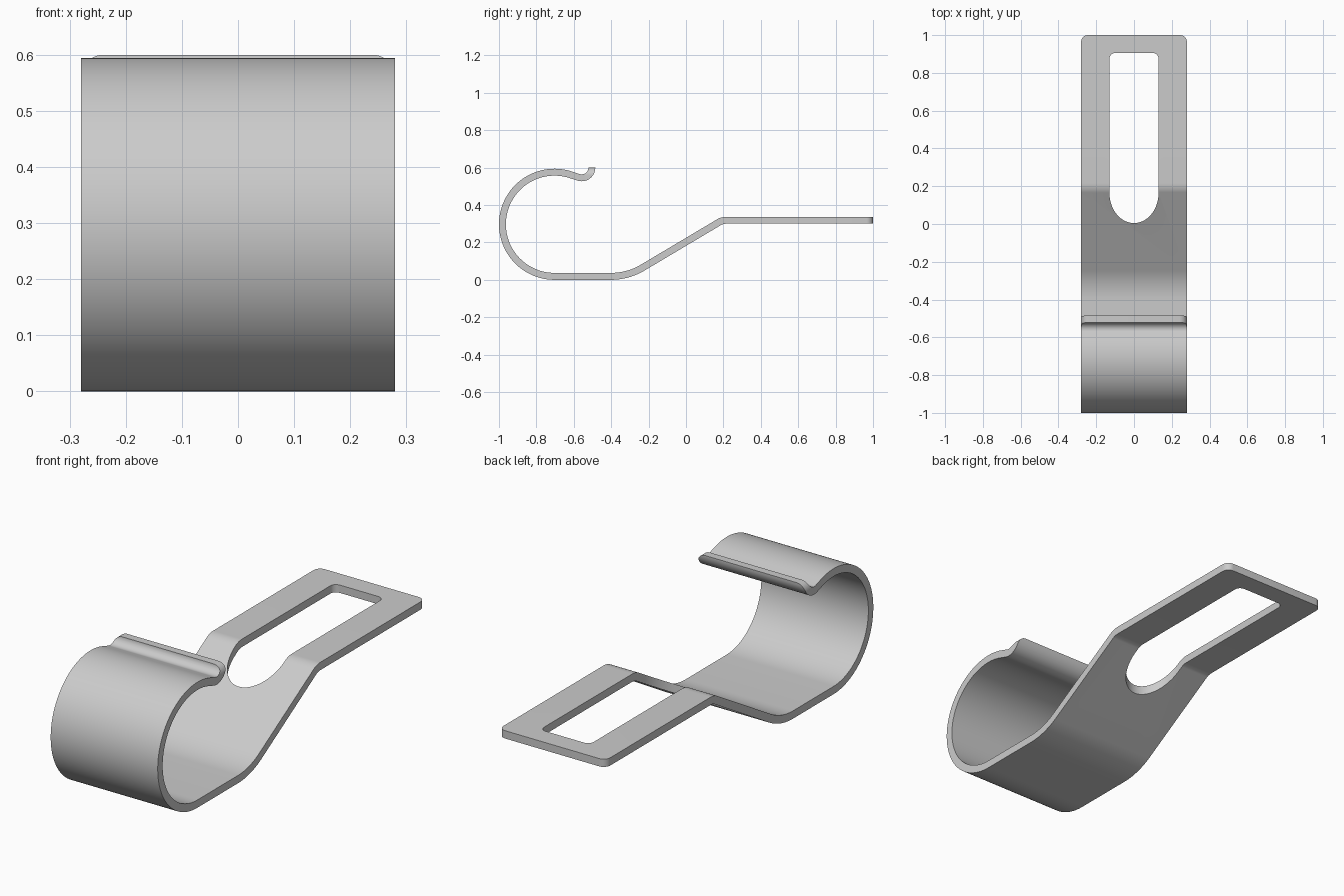
import bpy, bmesh
from math import cos, sin, radians
from mathutils import Vector

if "Cube" in bpy.data.objects:
    bpy.data.objects.remove(bpy.data.objects["Cube"])

HALF_W = 0.28     # half width of the strip
H = 0.0185        # half thickness of the sheet


def arc(cx, cy, rx, ry, a0, a1, n):
    return [(cx + rx * cos(radians(a0 + (a1 - a0) * i / n)),
             cy + ry * sin(radians(a0 + (a1 - a0) * i / n))) for i in range(n + 1)]


def make_object(name, bm):
    bmesh.ops.recalc_face_normals(bm, faces=bm.faces)
    me = bpy.data.meshes.new(name)
    bm.to_mesh(me)
    bm.free()
    ob = bpy.data.objects.new(name, me)
    bpy.context.collection.objects.link(ob)
    return ob


def prism(name, pts, to3d, lo, hi):
    """Extrude a flat outline between two depths."""
    bm = bmesh.new()
    face = bm.faces.new([bm.verts.new(to3d(a, b, lo)) for a, b in pts])
    ext = bmesh.ops.extrude_face_region(bm, geom=[face])
    shift = Vector(to3d(0, 0, hi)) - Vector(to3d(0, 0, lo))
    bmesh.ops.translate(bm, vec=shift,
                        verts=[v for v in ext["geom"] if isinstance(v, bmesh.types.BMVert)])
    return make_object(name, bm)


# Strip cross-section (y, z): top and bottom surface, from plate end to curled lip
top, bottom = [(1.0, 0.30 + 2 * H)], [(1.0, 0.30)]
bends = [  # centre y, centre z, radius, start, end, segments, side of the top surface
    (0.216, 0.2385, 0.08, 90, 120, 8, 1),
    (-0.401, 0.3485, 0.33, 300, 270, 10, -1),
    (-0.703, 0.297, 0.2785, 270, 72, 56, -1),
    (-0.558, 0.600, 0.0545, 252, 360, 20, 1),
]
for cy, cz, r, a0, a1, n, s in bends:
    top += arc(cy, cz, r + s * H, r + s * H, a0, a1, n)
    bottom += arc(cy, cz, r - s * H, r - s * H, a0, a1, n)

# Bent strip
bm = bmesh.new()
rings = [[bm.verts.new((x, y, z)) for x, (y, z) in
          ((-HALF_W, t), (HALF_W, t), (HALF_W, b), (-HALF_W, b))]
         for t, b in zip(top, bottom)]
for r0, r1 in zip(rings, rings[1:]):
    for k in range(4):
        j = (k + 1) % 4
        bm.faces.new((r0[k], r0[j], r1[j], r1[k]))
bm.faces.new(rings[0])
bm.faces.new(rings[-1])
clip = make_object("bent_strap_clip", bm)

# Slot: square far end with rounded corners, elliptical near end
slot = (arc(0.10, 0.875, 0.03, 0.03, 0, 90, 8)
        + arc(-0.10, 0.875, 0.03, 0.03, 90, 180, 8)
        + arc(0, 0.165, 0.13, 0.16, 180, 360, 40))
cutters = [prism("slot_cutter", slot, lambda a, b, d: (a, b, d), -0.1, 0.5)]


def corner(s, edge, r):
    """Waste outside a rounded corner at (s * HALF_W, edge)."""
    pts = arc(HALF_W - r, edge - r, r, r, 0, 90, 10)
    e = 0.05
    pts += [(HALF_W - r, edge + e), (HALF_W + e, edge + e), (HALF_W + e, edge - r)]
    return [(s * a, b) for a, b in pts]


# Rounded corners on the plate end and on the lip
for s in (-1, 1):
    cutters.append(prism("plate_corner_cutter", corner(s, 1.0, 0.035),
                         lambda a, b, d: (a, b, d), 0.2, 0.45))
    cutters.append(prism("lip_corner_cutter", corner(s, 0.6, 0.04),
                         lambda a, b, d: (a, d, b), -0.545, -0.4))

bpy.context.view_layer.objects.active = clip
clip.select_set(True)
for c in cutters:
    mod = clip.modifiers.new("cut", 'BOOLEAN')
    mod.operation = 'DIFFERENCE'
    mod.solver = 'EXACT'
    mod.object = c
    bpy.ops.object.modifier_apply(modifier=mod.name)
    bpy.data.objects.remove(c)

bpy.ops.object.shade_smooth_by_angle(angle=radians(30))
